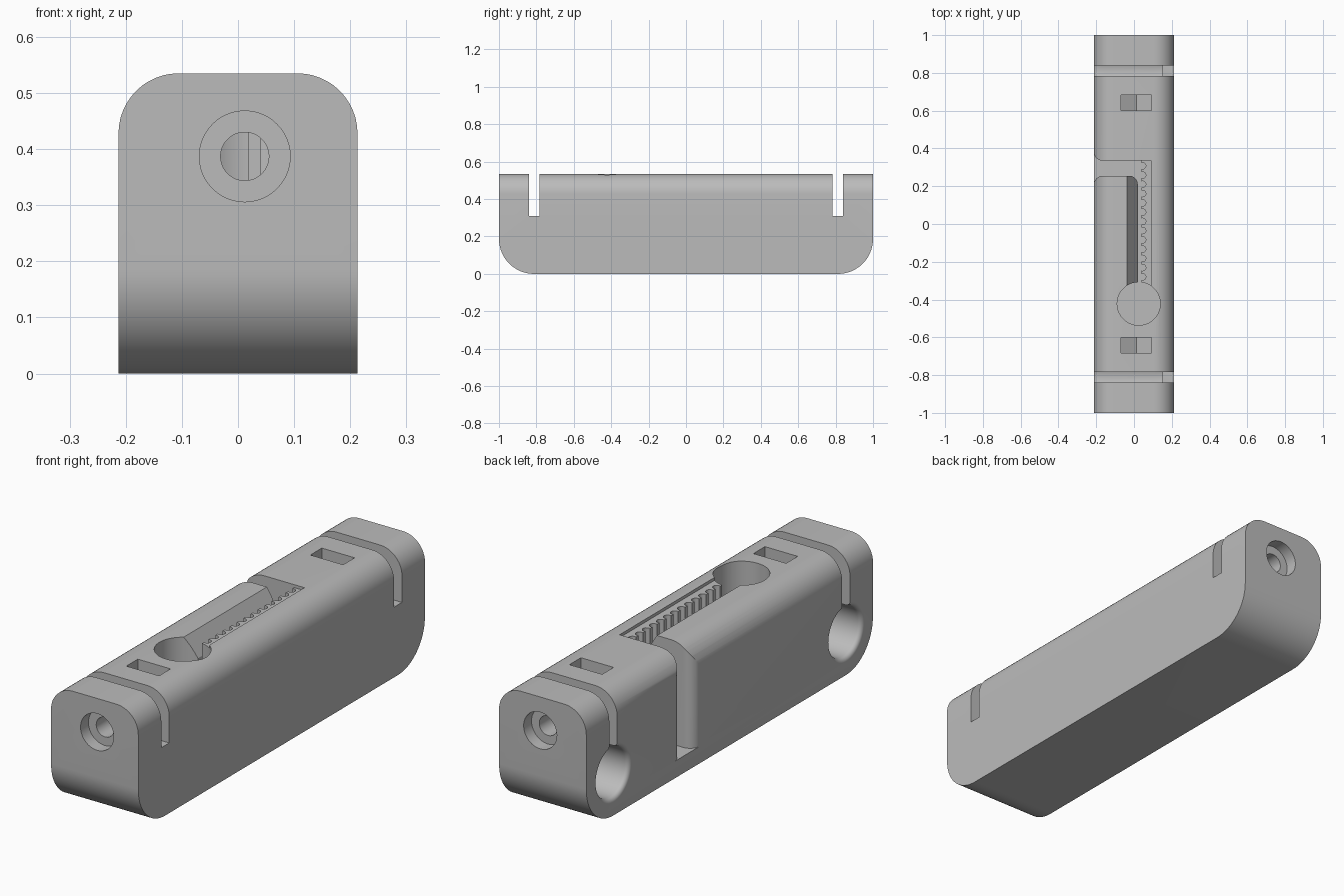
import bpy, bmesh, math

cube = bpy.data.objects.get("Cube")
if cube:
    bpy.data.objects.remove(cube, do_unlink=True)

W, H = 0.213, 0.535          # half width, height
BORE_X, BORE_Z = 0.012, 0.387
FLOOR = 0.075                # floor of the deep channel

grey = bpy.data.materials.new("plain_grey")
grey.use_nodes = True
colour = (0.5, 0.5, 0.5, 1)
grey.diffuse_color = colour
grey.node_tree.nodes["Principled BSDF"].inputs["Base Color"].default_value = colour


def arc(cx, cy, r, start, end, n=12):
    angles = [math.radians(start + (end - start) * i / n) for i in range(n + 1)]
    return [(cx + r * math.cos(a), cy + r * math.sin(a)) for a in angles]


def loft(name, axis, rings):
    """Closed solid through rings, each a list of 2D points and a place on the axis."""
    place = {"X": lambda u, v, t: (t, u, v),
             "Y": lambda u, v, t: (u, t, v),
             "Z": lambda u, v, t: (u, v, t)}[axis]
    bm = bmesh.new()
    loops = [[bm.verts.new(place(u, v, t)) for u, v in pts] for pts, t in rings]
    for a, b in zip(loops, loops[1:]):
        for i in range(len(a)):
            j = (i + 1) % len(a)
            bm.faces.new((a[i], a[j], b[j], b[i]))
    bm.faces.new(loops[0])
    bm.faces.new(loops[-1])
    bmesh.ops.recalc_face_normals(bm, faces=bm.faces)
    mesh = bpy.data.meshes.new(name)
    bm.to_mesh(mesh)
    bm.free()
    mesh.materials.append(grey)
    ob = bpy.data.objects.new(name, mesh)
    bpy.context.collection.objects.link(ob)
    return ob


def prism(name, axis, pts, a, b):
    return loft(name, axis, [(pts, a), (pts, b)])


def box(name, x, y, z):
    return prism(name, "Z", [(x[0], y[0]), (x[1], y[0]), (x[1], y[1]), (x[0], y[1])], *z)


def turned(name, axis, centre, steps, n=48):
    return loft(name, axis, [(arc(*centre, r, 0, 360 * (n - 1) / n, n - 1), t)
                             for r, t in steps])


def combine(target, tool, operation="DIFFERENCE"):
    tool.hide_render = True
    mod = target.modifiers.new("cut", "BOOLEAN")
    mod.operation, mod.solver, mod.object = operation, "EXACT", tool
    bpy.context.view_layer.objects.active = target
    bpy.ops.object.modifier_apply(modifier=mod.name)
    bpy.data.objects.remove(tool, do_unlink=True)


# Body: rounded top edges crossed with rounded lower ends
R, E = 0.107, 0.187
section = ([(-W, 0), (W, 0)] + arc(W - R, H - R, R, 0, 90)
           + arc(-W + R, H - R, R, 90, 180))
side = (arc(-1 + E, E, E, 180, 270, 20) + arc(1 - E, E, E, 270, 360, 20)
        + [(1, 0.7), (-1, 0.7)])
body = prism("body", "Y", section, -1.1, 1.1)
combine(body, prism("side_outline", "X", side, -0.4, 0.4), "INTERSECT")

for s in (-1, 1):
    # Round side socket with a softened mouth, and the slit above it
    mouth = [(0.13 - 0.02 * math.sin(math.radians(a)),
              -W + 0.02 - 0.02 * math.cos(math.radians(a))) for a in range(0, 91, 15)]
    combine(body, turned("socket", "X", (s * 0.812, E),
                         [(0.13, -0.3)] + mouth + [(0.11, 0.16)]))
    y = s * 0.812
    combine(body, box("slit", (-0.4, 0.4), (y - 0.0275, y + 0.0275), (0.31, 0.7)))
    combine(body, box("slit_base", (-0.4, 0.15), (y - 0.0275, y + 0.0275), (0.2, 0.4)))

    # Counterbored screw hole in the end
    inner = 0.44 if s < 0 else 0.5
    combine(body, turned("screw_hole", "Y", (BORE_X, BORE_Z),
                         [(0.081, s * 1.1), (0.081, s * 0.945),
                          (0.043, s * 0.945), (0.043, s * inner)]))

    # Nut pocket with a pointed floor
    w = 0.08
    d = w / math.sqrt(3)
    nut = [(BORE_X - w, 0.7), (BORE_X - w, BORE_Z - d), (BORE_X, BORE_Z - 2 * d),
           (BORE_X + w, BORE_Z - d), (BORE_X + w, 0.7)]
    combine(body, prism("nut_pocket", "Y", nut, s * 0.642 - 0.04, s * 0.642 + 0.04))

# Deep bent channel that opens on the right side
m = 0.048
channel = ([(0.04, -0.42), (0.04, 0.335)]
           + arc(-W + m, 0.335 + m, m, 270, 180)
           + [(-0.3, 0.335 + m), (-0.3, 0.255 - m)]
           + arc(-W + m, 0.255 - m, m, 180, 90)
           + arc(-0.025, 0.21, 0.045, 90, 0)
           + [(0.02, -0.42)])
combine(body, prism("channel", "Z", channel, FLOOR, 0.7))

# Sloped lead-in along the channel
slope = [(-0.0504, 0.555), (0.02, 0.45), (0.03, 0.45), (0.03, 0.555)]
combine(body, prism("lead_in", "Y", slope, -0.42, 0.27))

# Shallow step over the rack
combine(body, box("rack_step", (0.03, 0.09), (-0.42, 0.335), (H - 0.013, 0.7)))

# Rack notches
for i in range(13):
    combine(body, turned("notch", "Z", (0.046, 0.308 - 0.049 * i),
                         [(0.017, FLOOR), (0.017, 0.7)], 16))

# Round access well
combine(body, turned("access_well", "Z", (0.025, -0.422), [(0.114, FLOOR), (0.114, 0.7)], 64))

# Smooth the curves, keep the edges sharp
bpy.ops.object.select_all(action="DESELECT")
body.select_set(True)
bpy.context.view_layer.objects.active = body
bpy.ops.object.shade_smooth_by_angle(angle=math.radians(30))
